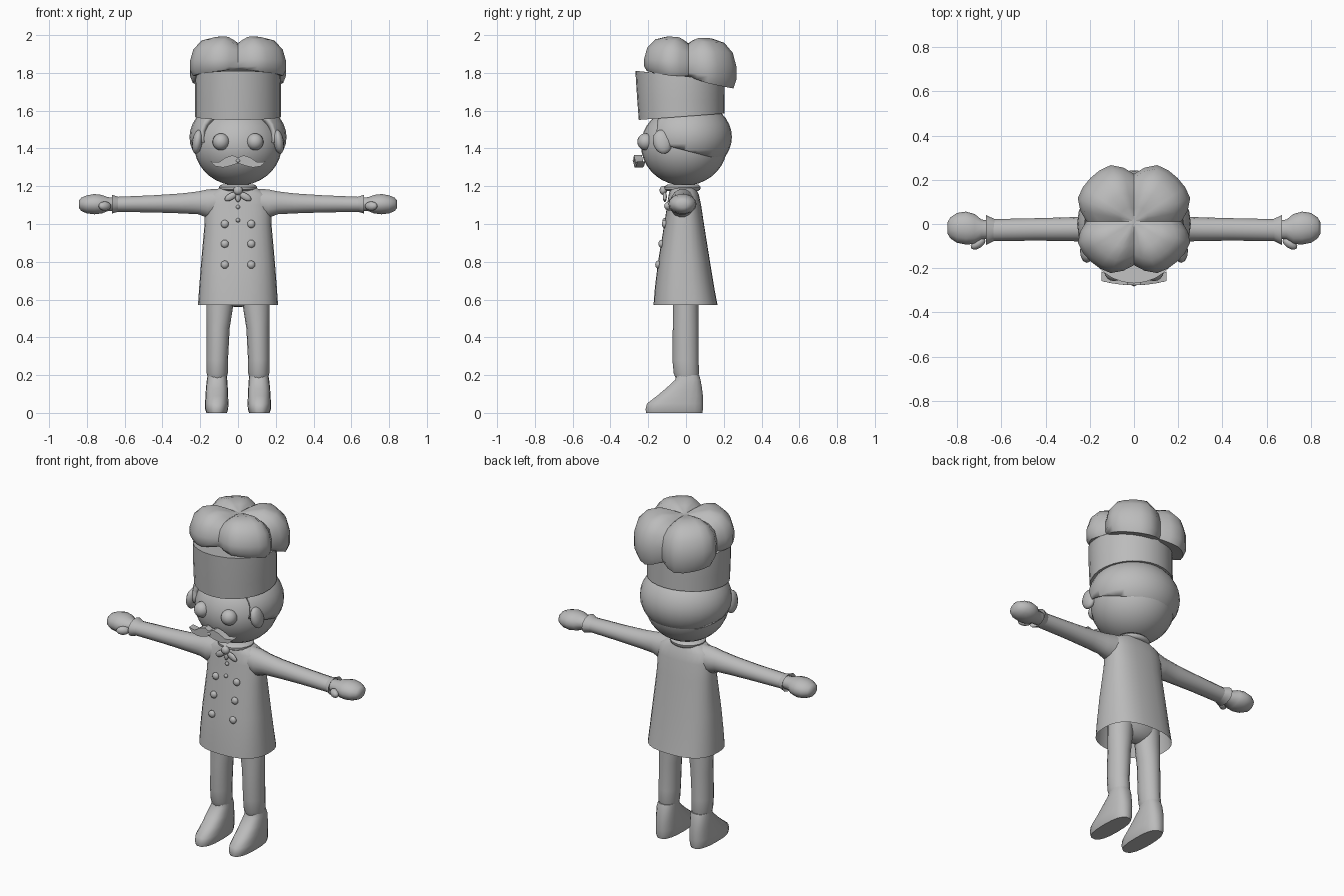
import bpy, bmesh, math
from mathutils import Matrix, Vector, Euler

grey = bpy.data.materials.new("plain grey")
grey.diffuse_color = (0.5, 0.5, 0.5, 1)


def finish(name, bm, angle=50):
    bmesh.ops.recalc_face_normals(bm, faces=bm.faces)
    me = bpy.data.meshes.new(name)
    bm.to_mesh(me)
    bm.free()
    me.materials.append(grey)
    me.shade_smooth()
    me.set_sharp_from_angle(angle=math.radians(angle))
    ob = bpy.data.objects.new(name, me)
    bpy.context.collection.objects.link(ob)
    return ob


def skin(name, loops, cap_start=True, cap_end=True, angle=50):
    """Joins equal loops of points into a tube."""
    bm = bmesh.new()
    vs = [[bm.verts.new(p) for p in loop] for loop in loops]
    n = len(vs[0])
    for a, b in zip(vs, vs[1:]):
        for i in range(n):
            j = (i + 1) % n
            bm.faces.new((a[i], a[j], b[j], b[i]))
    if cap_start:
        bm.faces.new(vs[0])
    if cap_end:
        bm.faces.new(vs[-1])
    return finish(name, bm, angle)


def oval(n, ra, rb, p=1.0):
    """Oval section; p below 1 makes it boxier."""
    out = []
    for i in range(n):
        t = 2 * math.pi * i / n
        c, s = math.cos(t), math.sin(t)
        out.append((ra * math.copysign(abs(c) ** p, c), rb * math.copysign(abs(s) ** p, s)))
    return out


def upright(name, rings, n=20, p=1.0, **kw):
    """Rings: (z, centre x, half width, y front, y back, tilt)."""
    loops = []
    for z, cx, rx, y0, y1, tilt in rings:
        cy, ry = (y0 + y1) / 2, (y1 - y0) / 2
        loops.append([(cx + a, cy + b, z + tilt * b) for a, b in oval(n, rx, ry, p)])
    return skin(name, loops, **kw)


def sideways(name, side, rings, n=14, **kw):
    """Rings: (x, y front, y back, z low, z high)."""
    return skin(name, [[(side * x, (y0 + y1) / 2 + a, (z0 + z1) / 2 + b)
                        for a, b in oval(n, (y1 - y0) / 2, (z1 - z0) / 2)]
                       for x, y0, y1, z0, z1 in rings], **kw)


def ball_mesh(loc, size, rot=(0, 0, 0), seg=12):
    bm = bmesh.new()
    m = Matrix.LocRotScale(Vector(loc), Euler(rot), Vector(size))
    bmesh.ops.create_uvsphere(bm, u_segments=seg, v_segments=max(6, seg * 2 // 3), radius=1, matrix=m)
    return bm


def ball(name, *args, **kw):
    return finish(name, ball_mesh(*args, **kw), 60)


# Jacket, open at the hem
upright("jacket", [
    (0.57, 0, 0.212, -0.172, 0.167, 0), (0.66, 0, 0.206, -0.165, 0.15, 0),
    (0.80, 0, 0.195, -0.148, 0.127, 0), (1.00, 0, 0.177, -0.115, 0.095, 0),
    (1.10, 0, 0.175, -0.10, 0.08, 0), (1.155, 0, 0.165, -0.092, 0.068, 0),
    (1.18, 0, 0.12, -0.085, 0.055, 0), (1.20, 0, 0.08, -0.08, 0.05, 0)],
    n=28, p=0.8, cap_start=False)
ball("hips", (0, 0, 0.65), (0.17, 0.075, 0.09), seg=16)

for s in (-1, 1):
    # Sleeve, cuff, hand and thumb
    sideways("sleeve", s, [
        (0.08, -0.08, 0.05, 1.05, 1.19), (0.16, -0.085, 0.045, 1.03, 1.185),
        (0.21, -0.08, 0.035, 1.05, 1.174), (0.30, -0.077, 0.03, 1.055, 1.163),
        (0.45, -0.075, 0.026, 1.06, 1.153), (0.64, -0.078, 0.022, 1.063, 1.145)])
    sideways("cuff", s, [
        (0.62, -0.072, 0.018, 1.065, 1.14), (0.64, -0.08, 0.027, 1.062, 1.147),
        (0.668, -0.095, 0.04, 1.054, 1.156), (0.655, -0.072, 0.018, 1.07, 1.14)])
    sideways("hand", s, [
        (0.64, -0.065, 0.015, 1.07, 1.14), (0.69, -0.07, 0.02, 1.067, 1.143),
        (0.72, -0.09, 0.045, 1.055, 1.155), (0.76, -0.093, 0.056, 1.05, 1.16),
        (0.80, -0.085, 0.05, 1.055, 1.153), (0.83, -0.065, 0.03, 1.068, 1.14),
        (0.842, -0.045, 0.01, 1.085, 1.125)])
    ball("thumb", (s * 0.705, -0.088, 1.095), (0.038, 0.022, 0.024), (0, 0, -s * 0.6))

    # Trouser leg and shoe
    upright("trouser_leg", [
        (0.185, s * 0.11, 0.050, -0.055, 0.062, 0), (0.21, s * 0.11, 0.056, -0.065, 0.07, 0),
        (0.28, s * 0.11, 0.057, -0.072, 0.066, 0), (0.45, s * 0.105, 0.061, -0.07, 0.066, 0),
        (0.55, s * 0.098, 0.070, -0.07, 0.066, 0), (0.70, s * 0.09, 0.075, -0.07, 0.066, 0)], n=16)
    upright("shoe", [
        (0.0, s * 0.113, 0.054, -0.213, 0.088, 0), (0.02, s * 0.113, 0.061, -0.216, 0.092, 0),
        (0.05, s * 0.113, 0.062, -0.208, 0.092, 0), (0.09, s * 0.112, 0.060, -0.155, 0.091, 0),
        (0.13, s * 0.112, 0.058, -0.107, 0.086, 0), (0.175, s * 0.111, 0.054, -0.058, 0.078, 0),
        (0.20, s * 0.11, 0.050, -0.052, 0.07, 0)], n=18, p=0.8)

    # Buttons, eyes, sideburns and scarf ends
    for z, y in ((1.0, -0.113), (0.895, -0.131), (0.785, -0.148)):
        ball("button", (s * 0.07, y, z), (0.021, 0.015, 0.021))
    ball("eye", (s * 0.09, -0.213, 1.435), (0.045, 0.045, 0.045), seg=16)
    ball("sideburn", (s * 0.215, -0.125, 1.435), (0.028, 0.05, 0.065), (0.25, -s * 0.15, 0))
    ball("scarf_end", (s * 0.038, -0.112, 1.145), (0.037, 0.011, 0.018), (0, s * 0.55, 0))

# Knot, scarf ring and small studs
ball("scarf_knot", (0, -0.12, 1.178), (0.025, 0.02, 0.024))
ball("scarf_tail", (0, -0.112, 1.14), (0.014, 0.01, 0.024))
upright("scarf", [
    (1.175, 0, 0.085, -0.10, 0.065, 0), (1.183, 0, 0.099, -0.115, 0.075, 0),
    (1.197, 0, 0.101, -0.116, 0.077, 0), (1.208, 0, 0.088, -0.10, 0.065, 0)])
for z, y in ((1.09, -0.104), (1.02, -0.114)):
    ball("stud", (0, y, z), (0.011, 0.01, 0.011))

# Head
ball("head", (0, -0.01, 1.415), (0.232, 0.228, 0.212), seg=28)
ball("nose", (0, -0.27, 1.335), (0.013, 0.012, 0.011))

# Hair shell trimmed to a sloping lower edge
bm = ball_mesh((0, 0, 1.46), (0.257, 0.243, 0.2), seg=28)
for co, no in (((0, -0.18, 1.435), (0, -0.26, -1)), ((0, -0.165, 1.4), (0, -1, 0.1)),
               ((0, 0, 1.60), (0, 0, 1))):
    bmesh.ops.bisect_plane(bm, geom=bm.verts[:] + bm.edges[:] + bm.faces[:], plane_co=co,
                           plane_no=no, clear_outer=True)
hair = finish("hair", bm)
mod = hair.modifiers.new("thickness", 'SOLIDIFY')
mod.thickness = 0.035
mod.offset = -1

# Moustache: mirrored outline, bent round the face
half = [(0.03, 1.364), (0.065, 1.352), (0.1, 1.328), (0.147, 1.33),
        (0.12, 1.306), (0.08, 1.299), (0.04, 1.308)]
outline = [(0, 1.352)] + half + [(0, 1.322)] + [(-x, z) for x, z in reversed(half)]
skin("moustache", [[(x, y + 0.9 * x * x, z) for x, z in outline] for y in (-0.277, -0.235)], angle=40)

# Hat band, leaning forward
upright("hat_band", [
    (1.568, 0, 0.21, -0.235, 0.185, 0.075), (1.568, 0, 0.228, -0.25, 0.203, 0.075),
    (1.65, 0, 0.228, -0.257, 0.203, 0.04), (1.73, 0, 0.228, -0.263, 0.203, 0),
    (1.785, 0, 0.224, -0.268, 0.203, -0.11), (1.785, 0, 0.19, -0.225, 0.17, -0.11)], n=28, angle=40)

# Four lobed puff on top of the hat
loops = []
N = 32
for scale, z, tilt, dip in ((0.72, 1.775, -0.2, 0), (0.94, 1.765, -0.2, -0.02), (1.0, 1.80, -0.15, 0),
                            (1.0, 1.855, -0.08, 0), (0.93, 1.92, -0.06, 0.01), (0.75, 1.97, -0.05, 0.03),
                            (0.5, 1.988, -0.04, 0.035), (0.25, 1.975, -0.03, 0.02), (0.04, 1.957, 0, 0)):
    loop = []
    for i in range(N):
        t = 2 * math.pi * i / N
        lobe = min(1, 1.35 * abs(math.sin(2 * t)))
        r = scale * (0.215 + 0.063 * lobe)
        x, y = r * math.cos(t), r * math.sin(t)
        y *= 0.92 if y < 0 else 1.0
        loop.append((x, 0.012 + y, z + tilt * y - dip * (1 - lobe)))
    loops.append(loop)
skin("hat_puff", loops)
